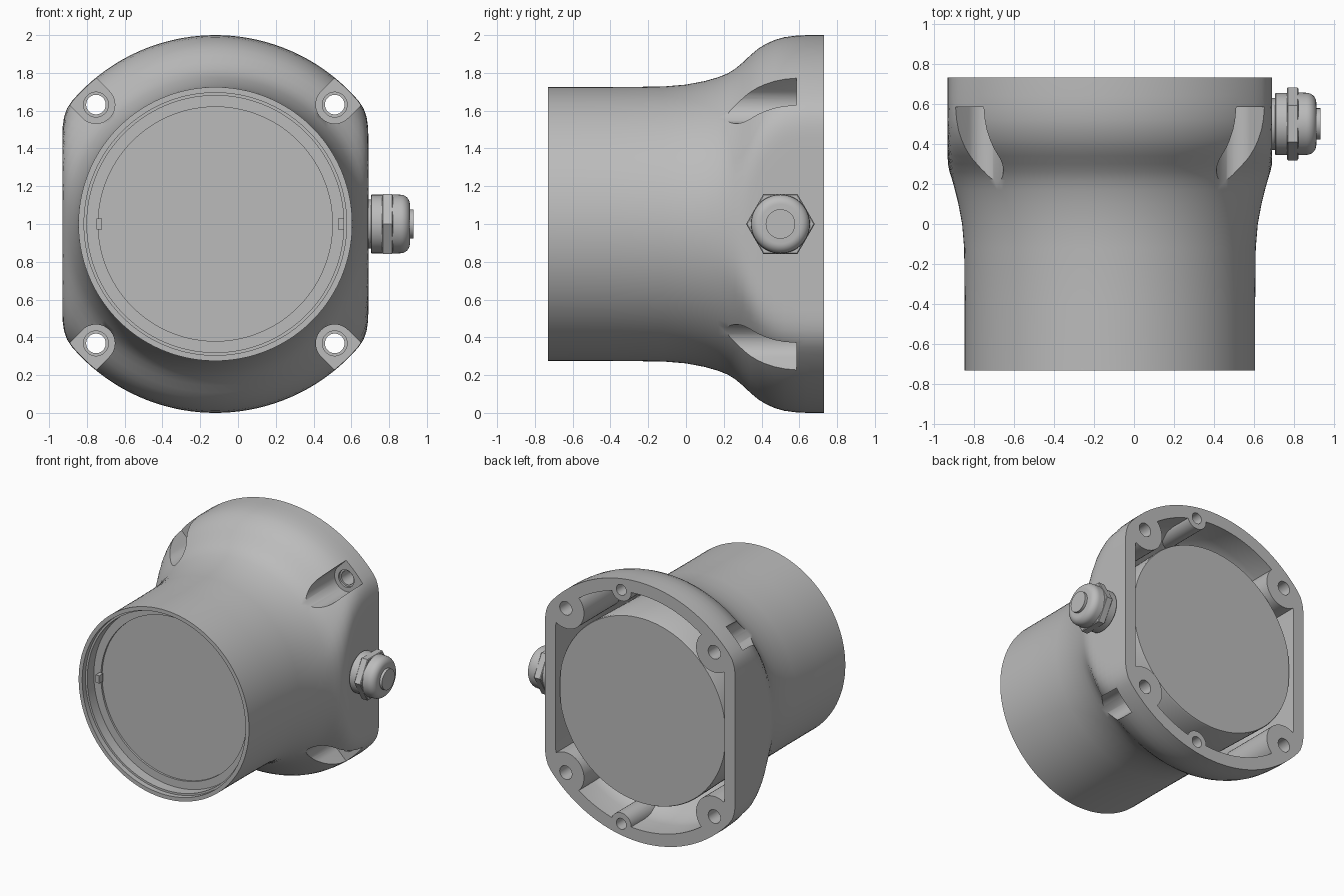
import bpy, bmesh
from math import sin, cos, pi, radians, sqrt
from mathutils import Vector, Matrix

if "Cube" in bpy.data.objects:
    bpy.data.objects.remove(bpy.data.objects["Cube"])

CX, CZ = -0.12, 1.0      # main axis, running along y
SEG = 128

grey = bpy.data.materials.new("cast_grey")
grey.use_nodes = True
colour = (0.5, 0.5, 0.5, 1)
grey.diffuse_color = colour
grey.node_tree.nodes["Principled BSDF"].inputs["Base Color"].default_value = colour


def skin(name, rings):
    """Closed solid through a list of equal-length rings of points."""
    bm = bmesh.new()
    loops = [[bm.verts.new(p) for p in ring] for ring in rings]
    n = len(loops[0])
    for a, b in zip(loops, loops[1:]):
        for i in range(n):
            bm.faces.new((a[i], a[(i + 1) % n], b[(i + 1) % n], b[i]))
    bm.faces.new(loops[0])
    bm.faces.new(loops[-1])
    bmesh.ops.recalc_face_normals(bm, faces=bm.faces)
    mesh = bpy.data.meshes.new(name)
    bm.to_mesh(mesh)
    bm.free()
    mesh.materials.append(grey)
    ob = bpy.data.objects.new(name, mesh)
    bpy.context.collection.objects.link(ob)
    return ob


def soft_min(a, b, k):
    h = max(k - abs(a - b), 0) / k
    return min(a, b) - h * h * k / 4


def turned(name, profile, half=9.0, k=0.06, x=0.0, z=0.0, n=SEG):
    """Solid of revolution about y, flattened at x = +-half with a soft edge."""
    rings = []
    for y, r in profile:
        ring = []
        for i in range(n):
            t = 2 * pi * (i + 0.5) / n
            rad = soft_min(r, half / abs(cos(t)), k)
            ring.append((CX + x + rad * cos(t), y, CZ + z + rad * sin(t)))
        rings.append(ring)
    return skin(name, rings)


def slot(name, sx, sz, r, y0, y1):
    """U-shaped slot, open outwards along the diagonal."""
    d = Vector((sx, 0, sz)).normalized()
    s = Vector((-d.z, 0, d.x))
    centre = Vector((CX + sx * 0.632, 0, CZ + sz * 0.632))
    pts = [centre + r * (cos(a) * s - sin(a) * d)
           for a in [pi * i / 20 for i in range(21)]]
    pts = [centre + r * s + 0.4 * d] + pts + [centre - r * s + 0.4 * d]
    return skin(name, [[p + Vector((0, y, 0)) for p in pts] for y in (y0, y1)])


def cut(ob, tool):
    mod = ob.modifiers.new("cut", 'BOOLEAN')
    mod.operation = 'DIFFERENCE'
    mod.solver = 'EXACT'
    mod.object = tool
    bpy.context.view_layer.objects.active = ob
    bpy.ops.object.modifier_apply(modifier=mod.name)
    bpy.data.objects.remove(tool)


def smooth(ob, angle=30):
    bpy.ops.object.select_all(action='DESELECT')
    ob.select_set(True)
    bpy.context.view_layer.objects.active = ob
    bpy.ops.object.shade_smooth_by_angle(angle=radians(angle))


corners = [(sx, sz) for sx in (-1, 1) for sz in (-1, 1)]

# Housing: round neck flaring into a flange with two flat sides
housing = turned("housing", [
    (-0.73, 0.725), (-0.4, 0.725), (-0.12, 0.728), (0, 0.738), (0.1, 0.757),
    (0.17, 0.777), (0.22, 0.797), (0.26, 0.822), (0.3, 0.855), (0.34, 0.893),
    (0.38, 0.927), (0.42, 0.952), (0.47, 0.975), (0.52, 0.989), (0.58, 0.997),
    (0.64, 1.0), (0.73, 1.0)], half=0.81)

# Rear cavity, leaving bosses for the fixing holes
cavity = turned("cavity_cutter", [
    (0.15, 0.7), (0.26, 0.73), (0.34, 0.79), (0.42, 0.86), (0.5, 0.895),
    (0.56, 0.905), (0.8, 0.905)], half=0.72)
for sx, sz in corners:
    cut(cavity, turned("boss", [(0.1, 0.155), (0.9, 0.155)],
                       x=sx * 0.632, z=sz * 0.632, n=40))
for sz in (-1, 1):
    cut(cavity, turned("boss", [(0.1, 0.085), (0.9, 0.085)],
                       x=0.16, z=sz * 0.9, n=32))
cut(housing, cavity)

# Stepped front recess
cut(housing, turned("recess_cutter", [(-0.8, 0.695), (-0.69, 0.695),
                                      (-0.69, 0.68), (-0.61, 0.68),
                                      (-0.61, 0.62), (-0.595, 0.62)]))

# Corner pockets with countersunk through holes
for sx, sz in corners:
    cut(housing, slot("pocket_cutter", sx, sz, 0.1, 0.0, 0.585))
    cut(housing, turned("hole_cutter", [(0.5, 0.066), (0.6, 0.066),
                                        (0.6, 0.052), (0.8, 0.052)],
                        x=sx * 0.632, z=sz * 0.632, n=32))

# Blind holes in the rear rim
for sz in (-1, 1):
    cut(housing, turned("hole_cutter", [(0.6, 0.042), (0.8, 0.042)],
                        x=0.16, z=sz * 0.9, n=24))
smooth(housing)

# Inner core closing the back
core = turned("inner_core", [(0.1, 0.7), (0.69, 0.715), (0.7, 0.71)], half=0.705, k=0.02)
smooth(core)

# Small locating tabs inside the front recess
for name, x, w in (("left_tab", 0.565, 0.07), ("right_tab", -0.735, 0.03)):
    bpy.ops.mesh.primitive_cube_add(size=1, location=(x, -0.635, CZ))
    tab = bpy.context.object
    tab.name = name
    tab.scale = (w, 0.05, 0.06)
    tab.data.materials.append(grey)


# Cable gland on the left flat side
def gland_part(name, profile, n=48):
    rings = [[(x, 0.5 + r * cos(2 * pi * i / n), CZ + r * sin(2 * pi * i / n))
              for i in range(n)] for x, r in profile]
    smooth(skin(name, rings))


gland_part("gland_thread", [(0.66, 0.13), (0.72, 0.13)])
gland_part("gland_base", [(0.703, 0.15), (0.708, 0.155), (0.77, 0.155)])
gland_part("gland_hex_nut", [(0.763, 0.176), (0.768, 0.182), (0.815, 0.182), (0.82, 0.176)], 6)
dome = [(0.86 + 0.05 * sin(a), 0.105 + 0.05 * cos(a))
        for a in [pi / 2 * i / 8 for i in range(9)]]
gland_part("gland_cap", [(0.81, 0.157)] + dome)
gland_part("gland_plug", [(0.9, 0.078), (0.93, 0.078)])
